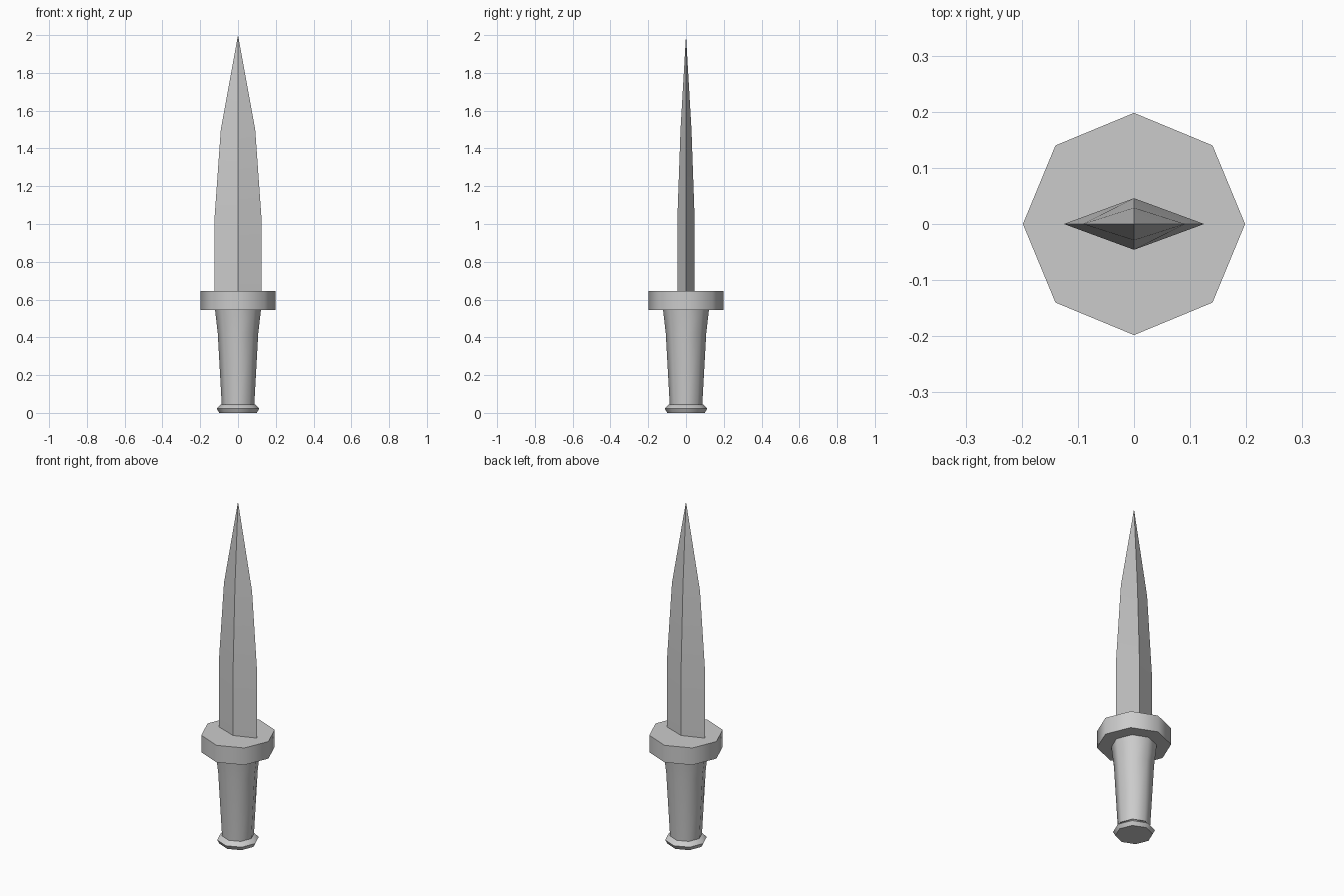
import bpy, bmesh, math

cube = bpy.data.objects.get("Cube")
if cube:
    bpy.data.objects.remove(cube, do_unlink=True)

grey = bpy.data.materials.new("plain grey")
grey.use_nodes = True
colour = (0.6, 0.6, 0.6, 1)
grey.diffuse_color = colour
grey.node_tree.nodes["Principled BSDF"].inputs["Base Color"].default_value = colour


def loft(name, sides, sections, angle):
    """Stack rings of (half width, half depth, height) into a closed solid."""
    bm = bmesh.new()
    rings = []
    for rx, ry, z in sections:
        if rx == 0:
            rings.append([bm.verts.new((0, 0, z))] * sides)
            continue
        turns = [2 * math.pi * i / sides for i in range(sides)]
        rings.append([bm.verts.new((rx * math.cos(a), ry * math.sin(a), z)) for a in turns])
    for low, high in zip(rings, rings[1:]):
        for i in range(sides):
            j = (i + 1) % sides
            corners = [low[i], low[j], high[j], high[i]]
            bm.faces.new(list(dict.fromkeys(corners)))
    for ring in (rings[0], rings[-1]):
        if len(set(ring)) > 2:
            bm.faces.new(ring)
    bmesh.ops.recalc_face_normals(bm, faces=bm.faces)
    mesh = bpy.data.meshes.new(name)
    bm.to_mesh(mesh)
    bm.free()
    mesh.materials.append(grey)
    obj = bpy.data.objects.new(name, mesh)
    bpy.context.collection.objects.link(obj)
    bpy.ops.object.select_all(action="DESELECT")
    obj.select_set(True)
    bpy.context.view_layer.objects.active = obj
    bpy.ops.object.shade_smooth_by_angle(angle=math.radians(angle))


def turned(name, profile, angle):
    loft(name, 8, [(r, r, z) for r, z in profile], angle)


# Handle: flared pommel, tapered grip, round guard
turned("pommel", [(0.1, 0), (0.112, 0.023), (0.09, 0.045)], 60)
turned("grip", [(0.086, 0.04), (0.107, 0.42), (0.122, 0.55)], 60)
turned("guard", [(0.198, 0.545), (0.198, 0.645)], 60)

# Blade: diamond section narrowing to a point
loft("blade", 4, [(0.125, 0.046, 0.64), (0.125, 0.046, 1.02),
                  (0.091, 0.029, 1.5), (0, 0, 2)], 25)
